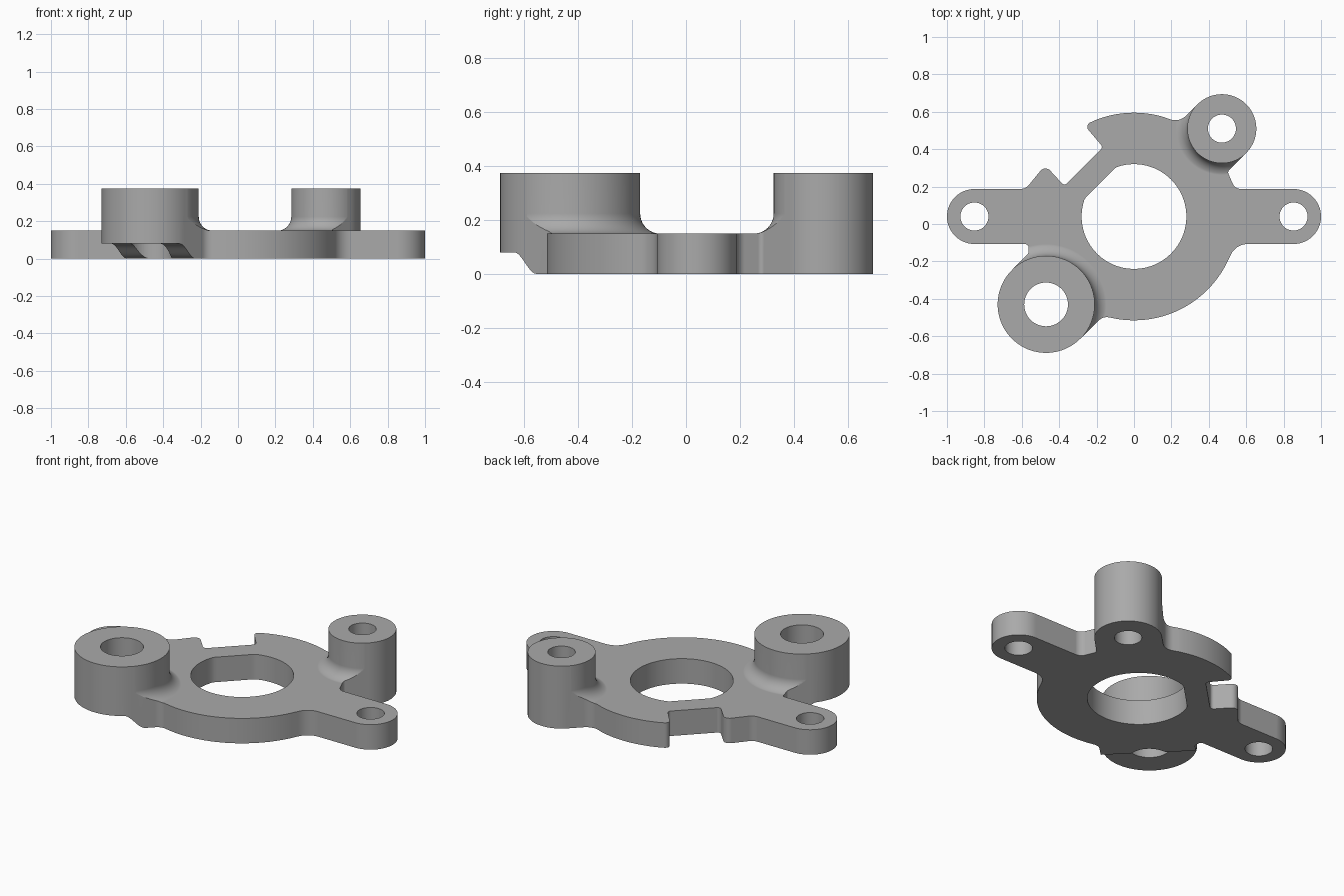
import bpy, bmesh
from math import sin, cos, pi, radians, sqrt, tan
from mathutils import Vector, Matrix

if "Cube" in bpy.data.objects:
    bpy.data.objects.remove(bpy.data.objects["Cube"])

PLATE, TOP, FILLET = 0.15, 0.375, 0.075
HUB, HUB_R = (0, 0.04), 0.28
EAR_X, EAR_R = 0.853, 0.147
BOSSES = [((-0.47, -0.43), 0.26, 0.117), ((0.47, 0.51), 0.185, 0.075)]


def arc(c, r, a0, a1, n=32):
    steps = [radians(a0 + (a1 - a0) * i / n) for i in range(n + 1)]
    return [(c[0] + r * cos(a), c[1] + r * sin(a)) for a in steps]


def rounded(points):
    """Replace every (x, y, radius) corner with a circular fillet."""
    out = []
    for i, p in enumerate(points):
        v = Vector(p[:2])
        if len(p) == 2:
            out.append(v)
            continue
        a = (Vector(points[i - 1][:2]) - v).normalized()
        b = (Vector(points[(i + 1) % len(points)][:2]) - v).normalized()
        half = a.angle(b) / 2
        centre = v + (a + b).normalized() * p[2] / sin(half)
        start = v + a * p[2] / tan(half) - centre
        turn = start.angle_signed(v + b * p[2] / tan(half) - centre)
        for k in range(9):
            out.append(centre + Matrix.Rotation(-turn * k / 8, 2) @ start)
    return out


def make(name, bm):
    bmesh.ops.recalc_face_normals(bm, faces=bm.faces)
    mesh = bpy.data.meshes.new(name)
    bm.to_mesh(mesh)
    bm.free()
    ob = bpy.data.objects.new(name, mesh)
    bpy.context.collection.objects.link(ob)
    return ob


def prism(name, points, z0, z1, matrix=Matrix()):
    bm = bmesh.new()
    face = bm.faces.new([bm.verts.new((p[0], p[1], z0)) for p in points])
    new = bmesh.ops.extrude_face_region(bm, geom=[face])["geom"]
    bmesh.ops.translate(bm, vec=(0, 0, z1 - z0),
                        verts=[g for g in new if isinstance(g, bmesh.types.BMVert)])
    bmesh.ops.transform(bm, matrix=matrix, verts=bm.verts)
    return make(name, bm)


def lathe(name, profile, c, n=96):
    bm = bmesh.new()
    vs = [bm.verts.new((c[0] + r, c[1], z)) for r, z in profile]
    es = [bm.edges.new(pair) for pair in zip(vs, vs[1:])]
    bmesh.ops.spin(bm, geom=vs + es, cent=(*c, 0), axis=(0, 0, 1),
                   angle=2 * pi, steps=n)
    bmesh.ops.remove_doubles(bm, verts=bm.verts, dist=1e-5)
    return make(name, bm)


def cut(ob, cutter):
    mod = ob.modifiers.new("cut", "BOOLEAN")
    mod.operation, mod.solver, mod.object = "DIFFERENCE", "EXACT", cutter
    bpy.context.view_layer.objects.active = ob
    bpy.ops.object.modifier_apply(modifier=mod.name)
    bpy.data.objects.remove(cutter)


# Bracket outline, counter-clockwise from the left ear
(front, front_r, _), (back, back_r, _) = BOSSES
rim = 0.555
outline = rounded(
    arc((EAR_X, 0.04), EAR_R, -90, 90)
    + [(0.54, 0.187, 0.05), (0.5, 0.28, 0.02)]
    + arc(back, back_r - 0.001, -45, 135, 48)
    + [(0.24, 0.542, 0.08)]
    + arc(HUB, rim, 73, 113)
    + [(-0.265, 0.528, 0.025), (-0.165, 0.41, 0.02), (-0.372, 0.203, 0.02),
       (-0.475, 0.315, 0.035), (-0.58, 0.187, 0.06)]
    + arc((-EAR_X, 0.04), EAR_R, 90, 270)
    + [(-0.563, -0.107, 0.02), (-0.563, -0.155, 0.02)]
    + arc(front, front_r - 0.001, 135, 315, 48)
    + [(-0.165, -0.493, 0.06)]
    + arc(HUB, rim, 258, 335, 48)
    + [(0.545, -0.107, 0.1)])
bracket = prism("bracket", outline, 0, TOP)

# Clear everything above the plate except the filleted bosses
waste = prism("waste", [(-2, -2), (2, -2), (2, 2), (-2, 2)], PLATE, 0.6)
for c, r, _ in BOSSES:
    curve = [(r + FILLET * (1 - sin(a)), PLATE - 0.001 + FILLET * (1 - cos(a)))
             for a in (pi / 2 * k / 10 for k in range(11))]
    profile = [(0, 0.05), (r + FILLET, 0.05)] + curve + [(r, 0.8), (0, 0.8)]
    cut(waste, lathe("flare", profile, c))
cut(bracket, waste)

# Curved step under the front boss, running across the diagonal
s = 1 / sqrt(2)
step = [(0.552 + 0.12 * k / 12, 0.04 - 0.04 * cos(pi * k / 12)) for k in range(13)]
step = [(0.552, -0.2)] + step + [(1.2, 0.08), (1.2, -0.2)]
diagonal = Matrix(((-s, 0, s, 0), (-s, 0, -s, 0), (0, 1, 0, 0), (0, 0, 0, 1)))
cut(bracket, prism("step", step, -0.33, 0.4, diagonal))

# Hub opening with one flat side
flat = 0.255
opening = []
for x, y in arc((0, 0), HUB_R, 0, 360, 96)[:-1]:
    over = max(0, (y - x) * s - flat)
    opening.append((x + over * s, y - over * s + HUB[1]))
cut(bracket, prism("opening", opening, -0.1, 0.5))

# Screw holes in bosses and ears
holes = [(c, h) for c, _, h in BOSSES] + [((k * EAR_X, 0.04), 0.075) for k in (-1, 1)]
for c, r in holes:
    cut(bracket, prism("hole", arc(c, r, 0, 360, 48)[:-1], -0.1, 0.5))

# Grey finish and shading
grey = bpy.data.materials.new("grey")
grey.use_nodes = True
grey.diffuse_color = (0.4, 0.4, 0.4, 1)
grey.node_tree.nodes["Principled BSDF"].inputs["Base Color"].default_value = (0.4, 0.4, 0.4, 1)
bracket.data.materials.clear()
bracket.data.materials.append(grey)
bpy.ops.object.select_all(action="DESELECT")
bracket.select_set(True)
bpy.context.view_layer.objects.active = bracket
bpy.ops.object.shade_smooth_by_angle(angle=radians(30))
weighted = bracket.modifiers.new("weighted", "WEIGHTED_NORMAL")
weighted.keep_sharp = True
